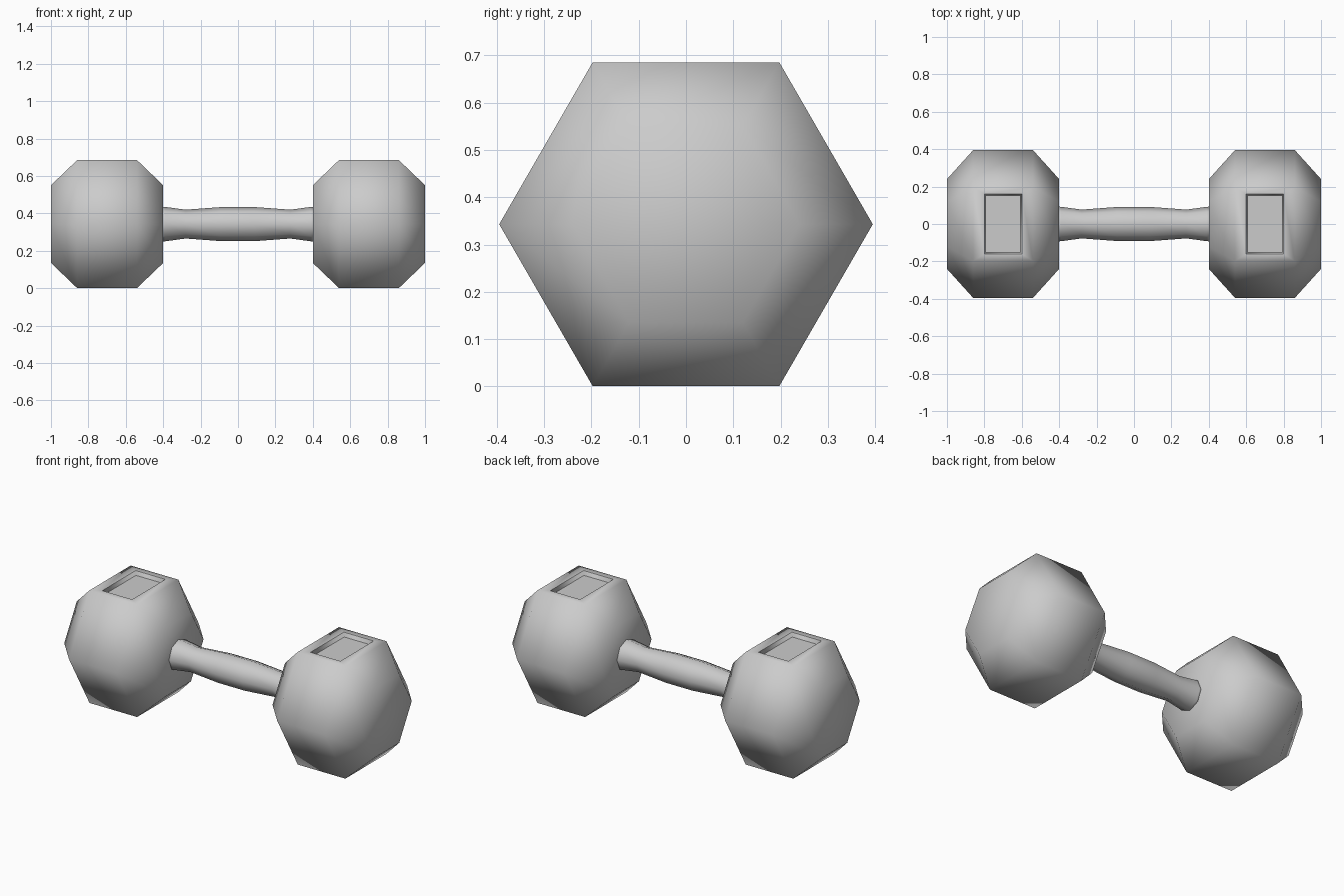
import bpy, bmesh
from math import sin, cos, pi

cube = bpy.data.objects.get("Cube")
if cube:
    bpy.data.objects.remove(cube, do_unlink=True)

MID_Z = 0.343

grey = bpy.data.materials.new("plain_grey")
grey.use_nodes = True
grey.diffuse_color = (0.6, 0.6, 0.6, 1)
grey.node_tree.nodes["Principled BSDF"].inputs["Base Color"].default_value = (0.6, 0.6, 0.6, 1)


def lathe(bm, profile, sides, turn=0.0):
    """Capped prism along x from (x, radius) stations."""
    rings = []
    for x, r in profile:
        angles = [turn + 2 * pi * i / sides for i in range(sides)]
        rings.append([bm.verts.new((x, r * cos(a), MID_Z + r * sin(a))) for a in angles])
    for a, b in zip(rings, rings[1:]):
        for i in range(sides):
            j = (i + 1) % sides
            bm.faces.new((a[i], a[j], b[j], b[i]))
    bm.faces.new(rings[0])
    bm.faces.new(rings[-1])
    bmesh.ops.recalc_face_normals(bm, faces=bm.faces)


def finish(bm, name):
    for f in bm.faces:
        f.smooth = True
    mesh = bpy.data.meshes.new(name)
    bm.to_mesh(mesh)
    bm.free()
    mesh.materials.append(grey)
    obj = bpy.data.objects.new(name, mesh)
    bpy.context.collection.objects.link(obj)


def weight(name, centre_x):
    """Hexagonal weight with chamfered ends and a recessed panel on top."""
    bm = bmesh.new()
    lathe(bm, [(centre_x + dx, r) for dx, r in
               ((-0.3, 0.24), (-0.16, 0.395), (0.16, 0.395), (0.3, 0.24))], 6)
    top = max(bm.faces, key=lambda f: f.calc_center_median().z)

    # Panel rim, then a narrow step and the sunken floor
    for half_x, half_y, drop in ((0.1, 0.16, 0), (0.093, 0.153, 0.025)):
        bmesh.ops.inset_region(bm, faces=[top], thickness=0.005)
        mid = top.calc_center_median()
        for v in top.verts:
            v.co.x = centre_x + (half_x if v.co.x > mid.x else -half_x)
            v.co.y = half_y if v.co.y > mid.y else -half_y
            v.co.z -= drop
        for e in top.edges:
            e.smooth = False
    finish(bm, name)


weight("left_weight", 0.7)
weight("right_weight", -0.7)

# Grip with a swollen middle and flared ends
bm = bmesh.new()
half = [(0.41, 0.093), (0.39, 0.092), (0.28, 0.077), (0.09, 0.091)]
lathe(bm, [(-x, r) for x, r in half] + half[::-1], 8)
finish(bm, "handle")
